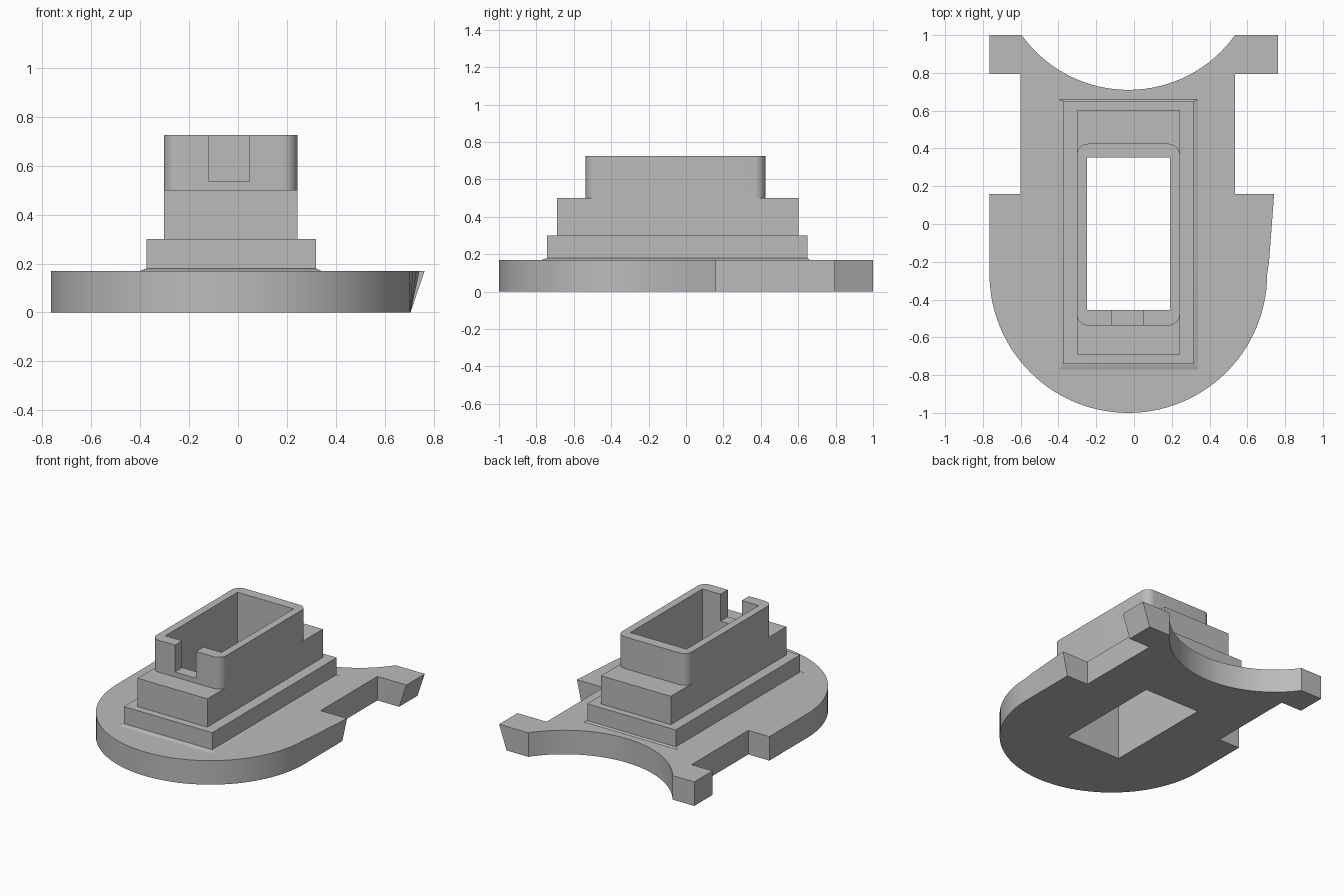
import bpy, bmesh
from math import sin, cos, pi, atan2

cube = bpy.data.objects.get("Cube")
if cube:
    bpy.data.objects.remove(cube, do_unlink=True)

MID = -0.03          # centre line of the part
PLATE_TOP = 0.17

grey = bpy.data.materials.new("plain grey")
grey.use_nodes = True
COLOUR = (0.5, 0.5, 0.5, 1)
grey.diffuse_color = COLOUR
grey.node_tree.nodes["Principled BSDF"].inputs["Base Color"].default_value = COLOUR


def arc(cx, cy, r, start, end, steps):
    return [(cx + r * cos(start + (end - start) * i / steps),
             cy + r * sin(start + (end - start) * i / steps)) for i in range(steps + 1)]


def rect(x0, x1, y0, y1):
    return [(x0, y0), (x1, y0), (x1, y1), (x0, y1)]


def round_rect(x0, x1, y0, y1, r):
    corners = [(x1 - r, y0 + r), (x1 - r, y1 - r), (x0 + r, y1 - r), (x0 + r, y0 + r)]
    return [p for i, (cx, cy) in enumerate(corners)
            for p in arc(cx, cy, r, (i - 1) * pi / 2, i * pi / 2, 8)]


def loft(name, lower, upper, z0, z1):
    """Solid between two outlines with the same number of points."""
    bm = bmesh.new()
    a = [bm.verts.new((x, y, z0)) for x, y in lower]
    b = [bm.verts.new((x, y, z1)) for x, y in upper]
    bm.faces.new(a[::-1])
    bm.faces.new(b)
    for i in range(len(a)):
        j = (i + 1) % len(a)
        bm.faces.new((a[i], a[j], b[j], b[i]))
    bmesh.ops.recalc_face_normals(bm, faces=bm.faces)
    mesh = bpy.data.meshes.new(name)
    bm.to_mesh(mesh)
    bm.free()
    mesh.materials.append(grey)
    ob = bpy.data.objects.new(name, mesh)
    bpy.context.collection.objects.link(ob)
    return ob


def select(ob):
    bpy.ops.object.select_all(action='DESELECT')
    ob.select_set(True)
    bpy.context.view_layer.objects.active = ob


def cut(ob, cutter):
    select(ob)
    mod = ob.modifiers.new("cut", 'BOOLEAN')
    mod.operation, mod.solver, mod.object = 'DIFFERENCE', 'EXACT', cutter
    bpy.ops.object.modifier_apply(modifier=mod.name)


# Base plate: round front, side wings, rear tabs, scooped back; left side flares upward
scoop_y, scoop_r = 1.405, 0.695
half = atan2(0.565, scoop_y - 1)
outline = arc(MID, -0.265, 0.735, -pi, 0, 56)
outline += [(0.715, -0.2), (0.73, 0.0), (0.742, 0.16), (0.535, 0.16), (0.535, 0.795),
            (0.763, 0.795), (0.763, 1.0)]
outline += arc(MID, scoop_y, scoop_r, -pi / 2 + half, -pi / 2 - half, 32)
outline += [(-0.765, 1.0), (-0.765, 0.795), (-0.6, 0.795), (-0.6, 0.16), (-0.765, 0.16)]
foot = [(min(x, 0.705), y) for x, y in outline]
base_plate = loft("base_plate", foot, outline, 0, PLATE_TOP)

# Stepped tower
skirt = loft("tower_skirt", rect(-0.40, 0.34, -0.77, 0.66),
             rect(-0.375, 0.318, -0.742, 0.65), PLATE_TOP, 0.18)
lower_step = loft("lower_step", *[rect(-0.375, 0.318, -0.742, 0.65)] * 2, PLATE_TOP, 0.3)
upper_step = loft("upper_step", *[rect(-0.303, 0.243, -0.69, 0.602)] * 2, 0.3, 0.5)
collar = loft("collar", *[round_rect(-0.303, 0.243, -0.537, 0.425, 0.06)] * 2, 0.5, 0.725)

# Shaft through everything, and the notch in the front of the collar
shaft = loft("shaft_cutter", *[rect(-0.25, 0.19, -0.455, 0.352)] * 2, -0.2, 1)
notch = loft("notch_cutter", *[rect(-0.118, 0.048, -0.7, -0.3)] * 2, 0.535, 1)
parts = [base_plate, skirt, lower_step, upper_step, collar]
for part in parts:
    cut(part, shaft)
cut(collar, notch)
for helper in (shaft, notch):
    bpy.data.objects.remove(helper, do_unlink=True)

for part in parts:
    select(part)
    bpy.ops.object.shade_smooth_by_angle(angle=pi / 7)
